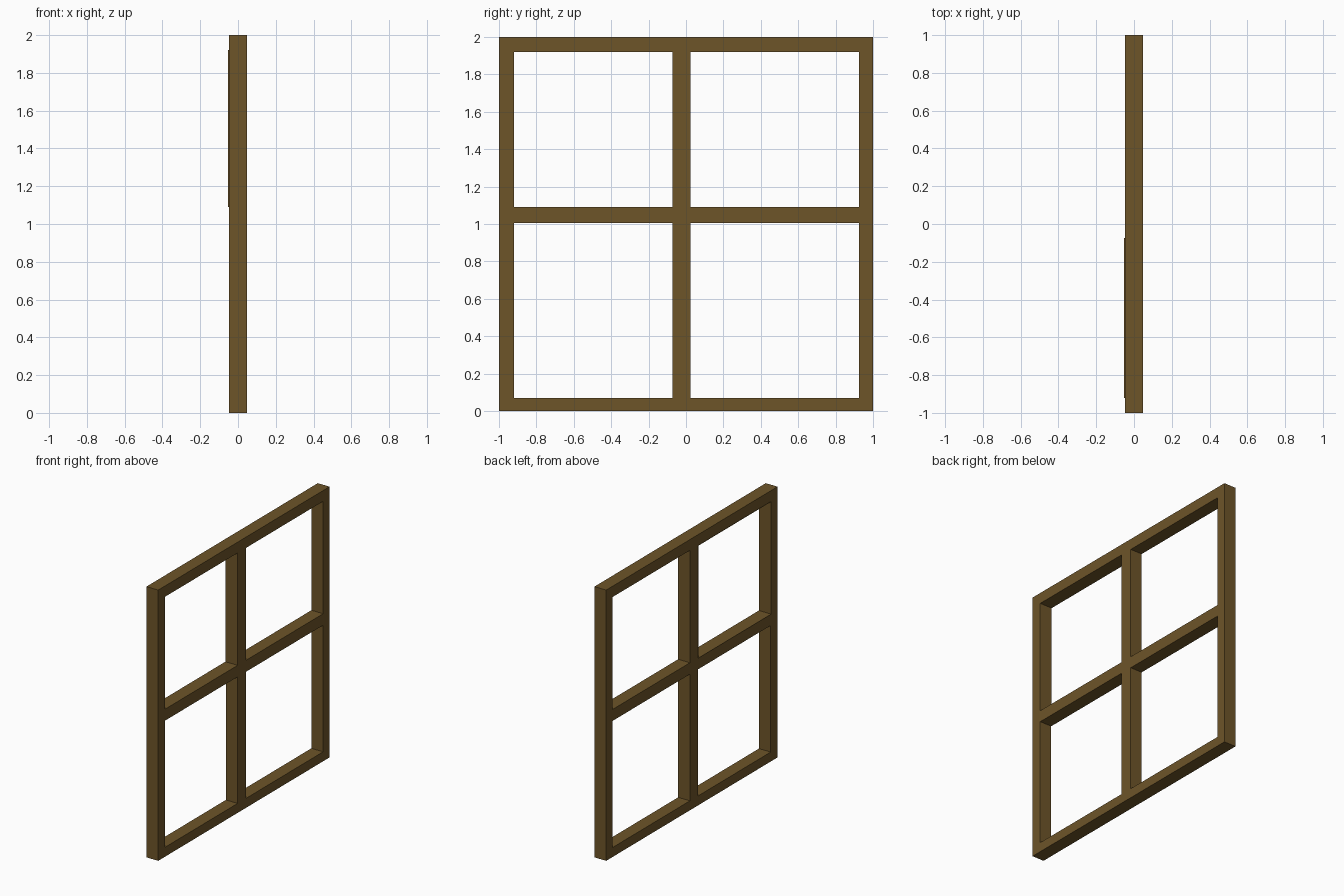
import bpy, bmesh

if "Cube" in bpy.data.objects:
    bpy.data.objects.remove(bpy.data.objects["Cube"])

YS = [-1.0, -0.92, -0.073, 0.023, 0.925, 1.0]   # stile and mullion edges
ZS = [0.0, 0.07, 1.005, 1.09, 1.92, 2.0]        # rail edges
HALF = 0.048                                    # half thickness
LIP = 0.004                                     # tiny raised edge on one opening

wood = bpy.data.materials.new("brown_wood")
wood.diffuse_color = (0.155, 0.09, 0.022, 1)
wood.use_nodes = True
wood.node_tree.nodes["Principled BSDF"].inputs["Base Color"].default_value = wood.diffuse_color

bm = bmesh.new()

# Back face of the frame: a grid with four openings left out
grid = [[bm.verts.new((-HALF, y, z)) for z in ZS] for y in YS]
for i in range(5):
    for j in range(5):
        if i in (1, 3) and j in (1, 3):
            continue
        bm.faces.new((grid[i][j], grid[i][j + 1], grid[i + 1][j + 1], grid[i + 1][j]))

# Thicken into a solid frame
back = bm.faces[:]
ext = bmesh.ops.extrude_face_region(bm, geom=back, use_keep_orig=True)
moved = [v for v in ext["geom"] if isinstance(v, bmesh.types.BMVert)]
bmesh.ops.translate(bm, verts=moved, vec=(2 * HALF, 0, 0))
bmesh.ops.recalc_face_normals(bm, faces=bm.faces)

# Merge the flat grid cells into clean faces
bmesh.ops.dissolve_limit(bm, angle_limit=0.01, verts=bm.verts[:], edges=bm.edges[:])

# Reveal of the upper opening stands slightly proud of the back
ring = [(YS[1], ZS[3]), (YS[2], ZS[3]), (YS[2], ZS[4]), (YS[1], ZS[4])]
low = [bm.verts.new((-HALF, y, z)) for y, z in ring]
high = [bm.verts.new((-HALF - LIP, y, z)) for y, z in ring]
for k in range(4):
    n = (k + 1) % 4
    bm.faces.new((low[k], high[k], high[n], low[n]))

mesh = bpy.data.meshes.new("window_frame")
bm.to_mesh(mesh)
bm.free()
mesh.materials.append(wood)
frame = bpy.data.objects.new("window_frame", mesh)
bpy.context.collection.objects.link(frame)
